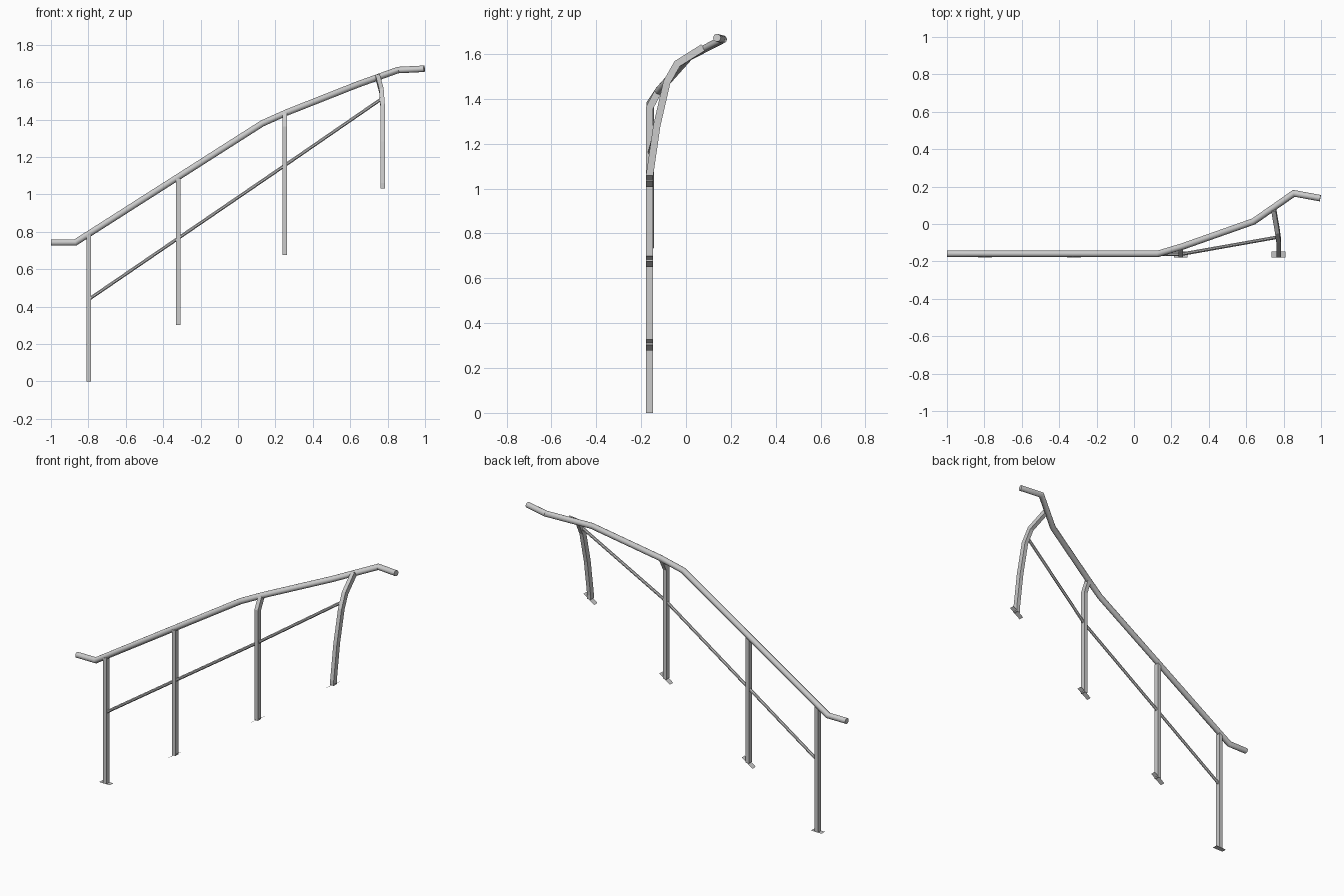
import bpy, bmesh, math
from mathutils import Vector

if "Cube" in bpy.data.objects:
    bpy.data.objects.remove(bpy.data.objects["Cube"])

Y = -0.162                      # line of the post feet
RECT = [(-0.012, -0.016), (0.012, -0.016), (0.012, 0.016), (-0.012, 0.016)]


def ngon(r, n):
    return [(r * math.cos(2 * math.pi * (i + 0.5) / n),
             r * math.sin(2 * math.pi * (i + 0.5) / n)) for i in range(n)]


def finish(name, bm, smooth=False):
    bmesh.ops.recalc_face_normals(bm, faces=bm.faces)
    me = bpy.data.meshes.new(name)
    bm.to_mesh(me)
    bm.free()
    ob = bpy.data.objects.new(name, me)
    bpy.context.collection.objects.link(ob)
    if smooth:
        bpy.ops.object.select_all(action='DESELECT')
        ob.select_set(True)
        bpy.context.view_layer.objects.active = ob
        bpy.ops.object.shade_smooth_by_angle(angle=math.radians(35))
    return ob


def sweep(name, path, profile, side, smooth=False):
    """Sweep a closed profile along a path with mitred corners."""
    pts = [Vector(p) for p in path]
    dirs = [(b - a).normalized() for a, b in zip(pts, pts[1:])]
    u = Vector(side)
    u = (u - dirs[0] * u.dot(dirs[0])).normalized()
    v = dirs[0].cross(u)
    ring = [pts[0] + u * a + v * b for a, b in profile]
    bm = bmesh.new()
    rings = [[bm.verts.new(p) for p in ring]]
    for i, d in enumerate(dirs):
        n = d + dirs[i + 1] if i + 1 < len(dirs) else d
        ring = [p + d * ((pts[i + 1] - p).dot(n) / d.dot(n)) for p in ring]
        rings.append([bm.verts.new(p) for p in ring])
    k = len(profile)
    for r0, r1 in zip(rings, rings[1:]):
        for j in range(k):
            bm.faces.new((r0[j], r0[(j + 1) % k], r1[(j + 1) % k], r1[j]))
    bm.faces.new(rings[0])
    bm.faces.new(rings[-1])
    return finish(name, bm, smooth)


# Handrail tube
sweep("handrail", [(-1, -0.159, 0.743), (-0.87, -0.159, 0.743),
                   (0.13, -0.159, 1.38), (0.26, -0.120, 1.438),
                   (0.64, 0.014, 1.588), (0.855, 0.164, 1.665),
                   (0.996, 0.138, 1.672)], ngon(0.0175, 12), (0, 1, 0), True)

# Thin lower bar
sweep("lower_bar", [(-0.797, Y, 0.44), (0.25, Y, 1.155), (0.77, -0.07, 1.513)],
      ngon(0.0095, 8), (0, 1, 0), True)

# Posts, the upper two bending over to reach the curved rail
posts = [
    [(-0.797, Y, 0), (-0.797, Y, 0.785)],
    [(-0.32, Y, 0.303), (-0.32, Y, 1.085)],
    [(0.25, Y, 0.675), (0.25, Y, 1.36), (0.25, -0.127, 1.428)],
    [(0.773, Y, 1.033), (0.773, Y, 1.06), (0.773, -0.130, 1.28),
     (0.773, -0.085, 1.475), (0.767, -0.040, 1.555), (0.747, 0.076, 1.628)],
]
slopes = [0, 0.68, 0.68, 0.68]
for i, (path, s) in enumerate(zip(posts, slopes), 1):
    sweep(f"post_{i}", path, RECT, (1, 0, 0))
    # Thin foot plate following the stair slope
    x, y, z = path[0]
    bm = bmesh.new()
    bm.faces.new([bm.verts.new((x + a * 0.037, y + b * 0.016, z + a * 0.037 * s))
                  for a, b in ((-1, -1), (1, -1), (1, 1), (-1, 1))])
    finish(f"foot_plate_{i}", bm)
